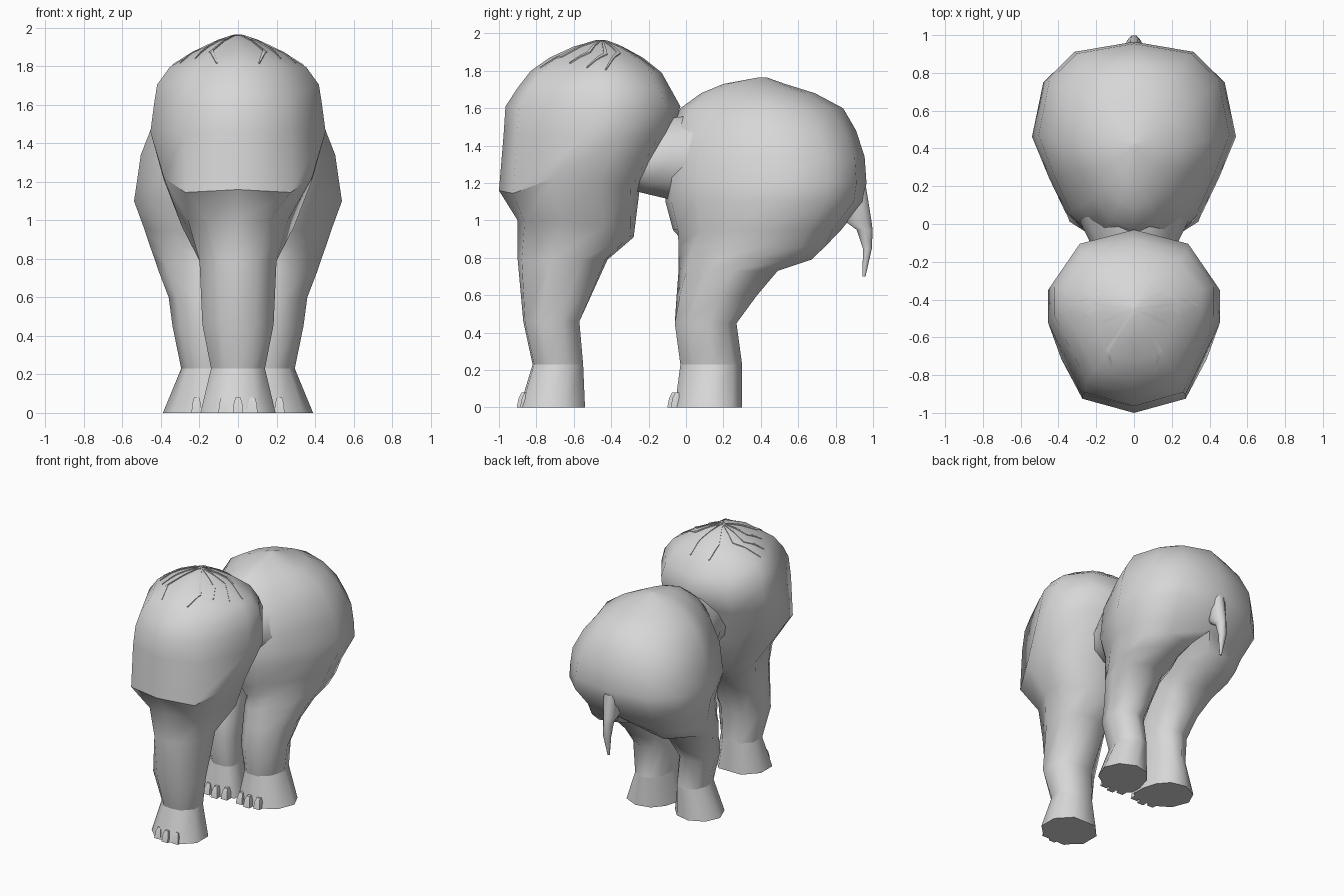
import bpy, bmesh, math
from mathutils import Vector
from mathutils.bvhtree import BVHTree

if "Cube" in bpy.data.objects:
    bpy.data.objects.remove(bpy.data.objects["Cube"])

grey = bpy.data.materials.new("grey_skin")
grey.diffuse_color = (0.68, 0.68, 0.68, 1)
grey.use_nodes = True
grey.node_tree.nodes["Principled BSDF"].inputs["Base Color"].default_value = grey.diffuse_color


def finish(name, bm, angle=60):
    bmesh.ops.recalc_face_normals(bm, faces=bm.faces)
    me = bpy.data.meshes.new(name)
    bm.to_mesh(me)
    bm.free()
    ob = bpy.data.objects.new(name, me)
    bpy.context.collection.objects.link(ob)
    me.materials.append(grey)
    bpy.ops.object.select_all(action='DESELECT')
    ob.select_set(True)
    bpy.context.view_layer.objects.active = ob
    bpy.ops.object.shade_smooth_by_angle(angle=math.radians(angle), keep_sharp_edges=True)
    return ob


def loft(rings, sharp=()):
    """Skin closed rings, cap the ends; sharp lists (ring, point) edges to keep crisp."""
    bm = bmesh.new()
    vs = [[bm.verts.new(p) for p in r] for r in rings]
    n = len(vs[0])
    for a, b in zip(vs, vs[1:]):
        for i in range(n):
            j = (i + 1) % n
            bm.faces.new((a[i], a[j], b[j], b[i]))
    bm.faces.new(vs[0][::-1])
    bm.faces.new(vs[-1])
    for r, i in sharp:
        bm.edges.get((vs[r][i], vs[r][(i + 1) % n])).smooth = False
    return bm


def blend(p, q, f):
    return [(a[0] + (b[0] - a[0]) * f, a[1] + (b[1] - a[1]) * f) for a, b in zip(p, q)]


def both_sides(half):
    return half + [(-x, t) for x, t in half[-2:0:-1]]


# Front body with its single leg: z front, z back, z bulge, y front, y back, half width, shape
round_leg = both_sides([(0, 0), (.5, .03), (1, .3), (1, .7), (.5, 1), (0, 1)])
dome = both_sides([(0, 0), (.6, .08), (1, .5), (1, .69), (.66, .92), (0, 1)])
rim = both_sides([(0, 0), (.71, .10), (1, .38), (1, .72), (.66, .94), (0, 1)])
flare = both_sides([(0, 0), (.54, .06), (.9, .38), (1, .74), (.6, .97), (0, 1)])
knee = blend(round_leg, dome, .3)
front_rows = [
    (0, 0, 0, -.89, -.54, .195, round_leg),
    (.23, .23, 0, -.82, -.55, .14, round_leg),
    (.46, .46, 0, -.87, -.57, .185, round_leg),
    (.79, .79, 0, -.90, -.42, .20, knee),
    (1.0, .91, .04, -.90, -.28, .29, flare),
    (1.16, 1.15, .07, -1.0, -.25, .385, rim),
    (1.46, 1.46, 0, -.975, -.07, .455, dome),
    (1.61, 1.61, 0, -.965, -.03, .435, dome),
    (1.71, 1.70, 0, -.90, -.08, .42, dome),
    (1.80, 1.79, 0, -.83, -.13, .355, dome),
    (1.87, 1.87, 0, -.73, -.23, .235, dome),
    (1.93, 1.93, 0, -.60, -.34, .11, dome),
    (1.96, 1.96, 0, -.49, -.43, .02, dome),
]
rings = []
for zf, zb, zm, yf, yb, w, shape in front_rows:
    ring = []
    for x, t in shape:
        bulge = 4 * zm * t * (1 - t) if t > .2 else -zm * 2 * t
        ring.append(Vector((x * w, yf + (yb - yf) * t, zf + (zb - zf) * t + bulge)))
    rings.append(ring)
front = finish("front_body_and_leg",
               loft(rings, [(1, i) for i in range(10)] + [(5, i) for i in (0, 1, 8, 9)]))

# Hind body and legs, right half mirrored: z, y front, y back, x inner, x outer, shape
foot = [(0, .12), (.2, 0), (.57, 0), (.87, .2), (1, .55), (.87, .85), (.57, 1), (.27, .93),
        (.08, .7), (0, .4)]
thigh = [(0, .12), (.28, 0), (.62, .08), (.88, .3), (1, .55), (.92, .83), (.62, 1), (.2, .93),
         (0, .7), (0, .35)]
barrel = [(0, 0), (.4, .03), (.67, .16), (.83, .33), (1, .54), (.89, .81), (.6, .95), (0, 1),
          (0, .7), (0, .3)]
peak = [(0, 0), (.33, .06), (.58, .19), (.8, .35), (1, .54), (.83, .77), (.53, .92), (0, 1),
        (0, .7), (0, .3)]
hind_rows = [
    (0, -.06, .30, .01, .39, foot), (.23, -.03, .30, .05, .295, foot),
    (.45, -.06, .27, .04, .34, foot), (.60, -.05, .38, .04, .36, blend(foot, thigh, .5)),
    (.73, -.04, .49, .04, .41, thigh), (.79, -.04, .67, .04, .43, thigh),
    (.86, -.05, .76, .03, .455, blend(thigh, barrel, .4)),
    (.95, -.07, .83, 0, .485, barrel), (1.10, -.11, .95, 0, .54, barrel),
    (1.20, -.11, .965, 0, .525, barrel), (1.34, -.10, .955, 0, .505, barrel),
    (1.48, -.08, .91, 0, .45, blend(barrel, peak, .4)), (1.60, -.03, .84, 0, .37, peak),
    (1.68, .08, .69, 0, .25, peak), (1.73, .20, .53, 0, .13, peak),
    (1.765, .39, .43, 0, .015, peak),
]
bm = loft([[Vector((xi + (xo - xi) * u, yf + (yb - yf) * t, z)) for u, t in shape]
           for z, yf, yb, xi, xo, shape in hind_rows], [(1, i) for i in range(10)])
inner = [f for f in bm.faces if all(abs(v.co.x) < 1e-5 for v in f.verts)]
bmesh.ops.delete(bm, geom=inner, context='FACES')
bmesh.ops.mirror(bm, geom=bm.verts[:] + bm.edges[:] + bm.faces[:], axis='X', merge_dist=1e-4)
finish("hind_body_and_legs", bm)


def tube(a, w, d):
    return w * math.cos(a), d * math.sin(a)


# Neck joining both bodies: y, z bottom, z top, half width
angles = [k * math.tau / 10 for k in range(10)]
neck_rows = [(-.35, 1.17, 1.45, .18), (-.2, 1.13, 1.50, .20), (-.08, 1.10, 1.56, .24),
             (.10, 1.06, 1.58, .33)]
rings = []
for y, zb, zt, w in neck_rows:
    rings.append([Vector((p, y, (zb + zt) / 2 + q))
                  for p, q in (tube(a, w, (zt - zb) / 2) for a in angles)])
finish("neck", loft(rings))

# Tail: z, y front, y back, half width
tail_rows = [(1.17, .85, .967, .06), (1.0, .84, .995, .05), (.95, .91, 1.0, .036),
             (.85, .945, .995, .03), (.70, .943, .96, .008)]
rings = []
for z, yf, yb, w in tail_rows:
    rings.append([Vector((p, (yf + yb) / 2 + q, z))
                  for p, q in (tube(a, w, (yb - yf) / 2) for a in angles)])
finish("tail", loft(rings))


# Toenails: small tapered blocks along the front of each foot
def toe(name, x, y):
    finish(name, loft([[Vector((x + sx * w, y + dy, z)) for sx, dy in
                        ((-1, d), (1, d), (1, .07), (-1, .07))]
                       for z, w, d in ((0, .027, 0), (.05, .022, .01), (.08, .013, .025))]), 30)


for foot_name, cx, y in (("front", 0, -.905), ("hind_right", .14, -.10), ("hind_left", -.14, -.10)):
    for i in (-1, 0, 1):
        toe(f"toenail_{foot_name}_{i + 2}", cx + i * .075, y + .018 * abs(i))

# Crown seams: thin bent strips that follow the dome
tree = BVHTree.FromPolygons([v.co.copy() for v in front.data.vertices],
                            [tuple(p.vertices) for p in front.data.polygons])
seams = [((.08, -.28), (.08, -.17)), ((.16, -.36), (.34, -.43)), ((.20, -.43), (.30, -.53)),
         ((.16, -.52), (.22, -.62)), ((.14, -.67), (.11, -.78))]
bm = bmesh.new()
for side in (1, -1):
    for mid, end in seams:
        pts = [Vector((0, -.45)), Vector((side * mid[0], mid[1])), Vector((side * end[0], end[1]))]
        path = [pts[k].lerp(pts[k + 1], s / 6) for k in range(2) for s in range(6)] + [pts[2]]
        prev = None
        for k, p in enumerate(path):
            d = (path[min(k + 1, 12)] - path[max(k - 1, 0)]).normalized()
            w = .003 + .007 * (1 - abs(k - 6) / 6)
            off = Vector((-d.y, d.x)) * w
            row = []
            for q, lift in ((p - off, -.003), (p - off, .006), (p + off, .006), (p + off, -.003)):
                hit = tree.ray_cast(Vector((q.x, q.y, 3)), Vector((0, 0, -1)))[0]
                row.append(bm.verts.new(hit + Vector((0, 0, lift))))
            if prev:
                for i in range(4):
                    j = (i + 1) % 4
                    bm.faces.new((prev[i], prev[j], row[j], row[i]))
            else:
                bm.faces.new(row[::-1])
            prev = row
        bm.faces.new(prev)
finish("crown_seams", bm, 30)
